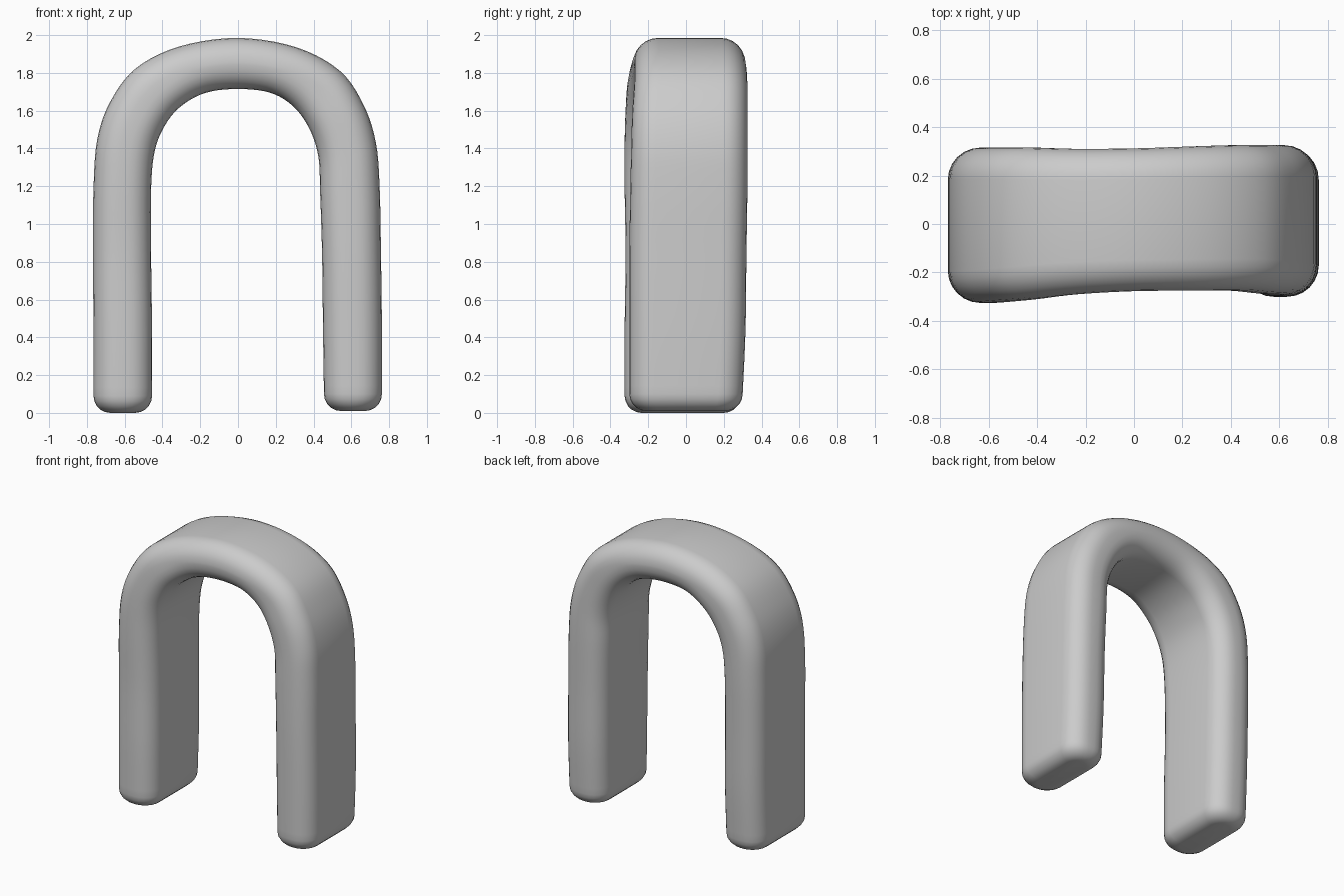
import bpy, bmesh, math
from mathutils import Vector

if "Cube" in bpy.data.objects:
    bpy.data.objects.remove(bpy.data.objects["Cube"])

# Stations along the arch: outer x, outer z, inner x, inner z, front y, back y
STATIONS = [
    (-.765, .10, -.455, .10, -.325, .29),
    (-.765, .45, -.455, .45, -.325, .305),
    (-.768, .85, -.46, .85, -.32, .31),
    (-.765, 1.20, -.46, 1.20, -.325, .315),
    (-.745, 1.46, -.44, 1.40, -.325, .315),
    (-.675, 1.66, -.385, 1.535, -.32, .315),
    (-.54, 1.835, -.30, 1.635, -.31, .315),
    (-.31, 1.95, -.17, 1.705, -.29, .31),
    (0, 1.995, 0, 1.725, -.277, .312),
    (.31, 1.945, .17, 1.705, -.275, .32),
    (.54, 1.82, .29, 1.635, -.275, .325),
    (.665, 1.64, .375, 1.52, -.285, .325),
    (.73, 1.44, .425, 1.37, -.29, .325),
    (.75, 1.20, .435, 1.17, -.295, .325),
    (.757, .85, .445, .85, -.30, .32),
    (.762, .45, .45, .45, -.30, .315),
    (.762, .11, .455, .11, -.30, .30),
]
STEPS, CORNER, RADIUS, END = 5, 7, 0.13, 0.09


def spline(pts, steps):
    """Catmull-Rom samples through the stations."""
    out = []
    for i in range(len(pts) - 1):
        a, b, c, d = (pts[max(0, min(len(pts) - 1, i + k))] for k in (-1, 0, 1, 2))
        for s in range(steps):
            t = s / steps
            out.append([.5 * (2*q + (r - p)*t + (2*p - 5*q + 4*r - w)*t*t
                              + (3*q - p - 3*r + w)*t**3)
                        for p, q, r, w in zip(a, b, c, d)])
    out.append(list(pts[-1]))
    return out


def section(bm, st, inset=0.0, drop=0.0):
    """Rounded rectangle spanning from the inner to the outer point."""
    ox, oz, ix, iz, y0, y1 = st
    outer, inner = Vector((ox, 0, oz - drop)), Vector((ix, 0, iz - drop))
    mid, half = (outer + inner) / 2, (outer - inner).length / 2
    axis = (outer - inner).normalized()
    hx, hy = half - inset, (y1 - y0) / 2 - inset
    r = max(RADIUS - inset * .6, .02)
    r = min(r, hx * .95)
    ring = []
    for q, (sx, sy) in enumerate(((1, 1), (-1, 1), (-1, -1), (1, -1))):
        for k in range(CORNER):
            a = math.pi / 2 * (q + k / (CORNER - 1))
            u = sx * (hx - r) + r * math.cos(a)
            v = sy * (hy - r) + r * math.sin(a)
            ring.append(bm.verts.new(mid + axis * u + Vector((0, (y0 + y1) / 2 + v, 0))))
    return ring


bm = bmesh.new()
path = spline(STATIONS, STEPS)

# Rounded feet close both ends of the sweep
angles = [math.pi / 2 * k / 5 for k in range(1, 6)]


def foot(st):
    return [section(bm, st, END * (1 - math.cos(a)), END * math.sin(a)) for a in angles]


rings = foot(path[0])[::-1]
rings += [section(bm, st) for st in path]
rings += foot(path[-1])

for a, b in zip(rings, rings[1:]):
    n = len(a)
    for i in range(n):
        bm.faces.new((a[i], a[(i + 1) % n], b[(i + 1) % n], b[i]))
bm.faces.new(rings[0])
bm.faces.new(rings[-1])
low = min(v.co.z for v in bm.verts)
bmesh.ops.translate(bm, verts=bm.verts, vec=(0, 0, -low))
bmesh.ops.recalc_face_normals(bm, faces=bm.faces)

mesh = bpy.data.meshes.new("arch")
bm.to_mesh(mesh)
bm.free()
arch = bpy.data.objects.new("arch", mesh)
bpy.context.collection.objects.link(arch)
bpy.context.view_layer.objects.active = arch
arch.select_set(True)
bpy.ops.object.shade_smooth_by_angle(angle=math.radians(40))
